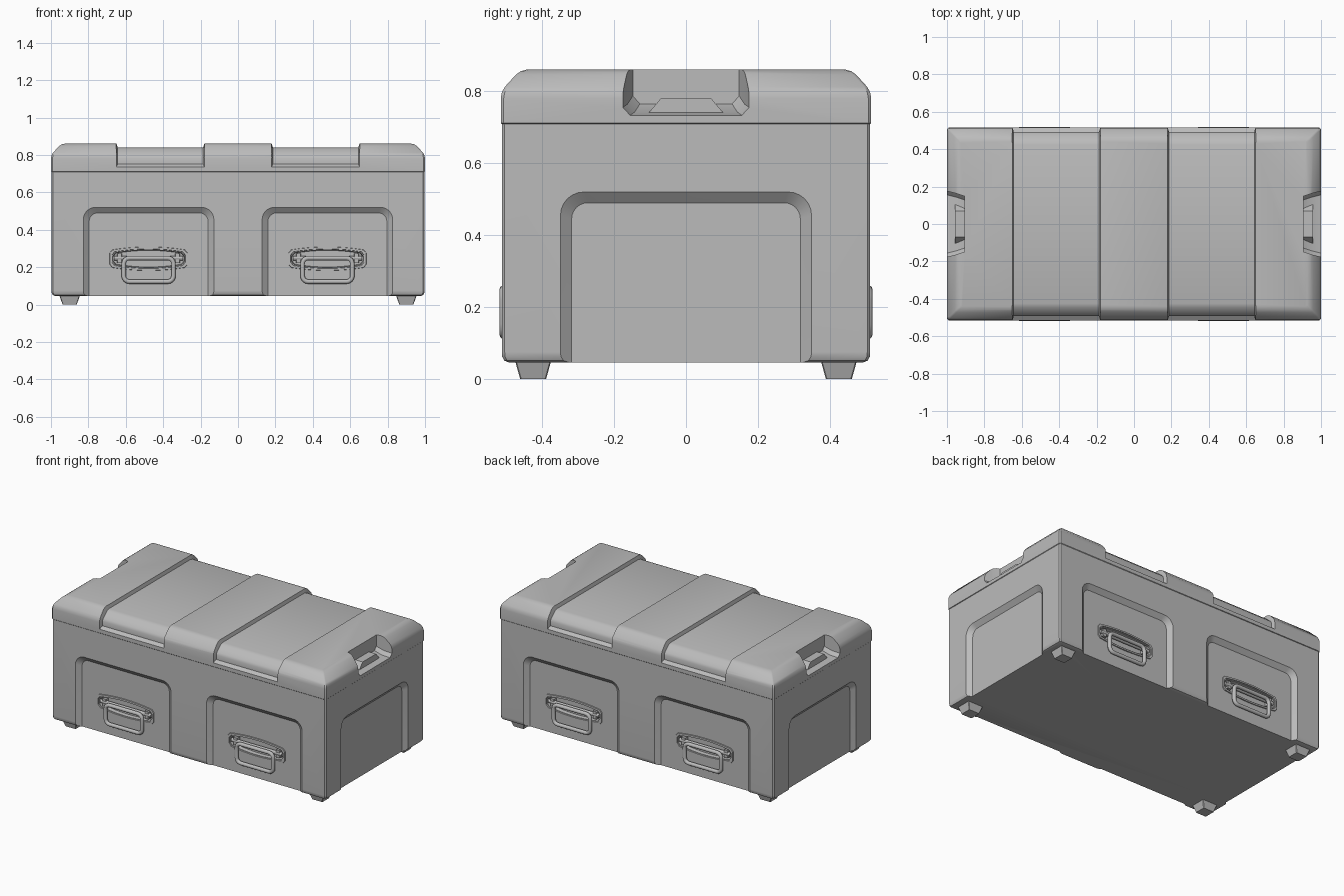
import bpy, bmesh, math
from mathutils import Vector

if "Cube" in bpy.data.objects:
    bpy.data.objects.remove(bpy.data.objects["Cube"])

mat = bpy.data.materials.new("case_grey")
mat.diffuse_color = (0.5, 0.5, 0.5, 1)
mat.use_nodes = True
mat.node_tree.nodes["Principled BSDF"].inputs["Base Color"].default_value = mat.diffuse_color


def activate(ob):
    bpy.ops.object.select_all(action='DESELECT')
    ob.select_set(True)
    bpy.context.view_layer.objects.active = ob


def loft(name, rings, closed=False):
    """Skin equal-length rings; cap the ends, or join last to first."""
    bm = bmesh.new()
    vs = [[bm.verts.new(p) for p in r] for r in rings]
    n = len(rings[0])
    pairs = list(zip(vs, vs[1:])) + ([(vs[-1], vs[0])] if closed else [])
    for a, b in pairs:
        for i in range(n):
            j = (i + 1) % n
            bm.faces.new((a[i], a[j], b[j], b[i]))
    if not closed:
        bm.faces.new(vs[0])
        bm.faces.new(vs[-1])
    bmesh.ops.recalc_face_normals(bm, faces=bm.faces)
    me = bpy.data.meshes.new(name)
    bm.to_mesh(me)
    bm.free()
    me.materials.append(mat)
    ob = bpy.data.objects.new(name, me)
    bpy.context.collection.objects.link(ob)
    return ob


def cut(ob, cutter):
    activate(ob)
    m = ob.modifiers.new("cut", 'BOOLEAN')
    m.operation = 'DIFFERENCE'
    m.solver = 'EXACT'
    m.object = cutter
    bpy.ops.object.modifier_apply(modifier=m.name)
    bpy.data.objects.remove(cutter, do_unlink=True)


def smooth(ob, angle=32):
    activate(ob)
    bpy.ops.object.shade_smooth_by_angle(angle=math.radians(angle))


def rect(hx, hy, z, cx=0, cy=0, c=0.008):
    """Rectangle ring with slightly clipped corners."""
    pts = []
    for sx, sy in ((1, 1), (-1, 1), (-1, -1), (1, -1)):
        a = (cx + sx * hx, cy + sy * (hy - c), z)
        b = (cx + sx * (hx - c), cy + sy * hy, z)
        pts += [a, b] if sx * sy > 0 else [b, a]
    return pts


def arch(hw, top, r):
    """Panel outline: open-bottomed rectangle with rounded top corners."""
    pts = [(-hw, -0.1)]
    for k in range(7):
        t = math.pi - k * math.pi / 12
        pts.append((-hw + r + r * math.cos(t), top - r + r * math.sin(t)))
    return pts + [(-u, v) for u, v in reversed(pts)]


def plate(g):
    """Handle plate outline, bowed top and bottom, grown by g."""
    hw, pts = 0.205 + g, []
    for s, z in ((1, 0.288 + g), (-1, 0.203 - g)):
        pts.append((-s * hw, z - s * 0.015))
        for k in range(9):
            u = -s * (hw - 0.015) * (1 - k / 4)
            pts.append((u, z + s * 0.018 * (1 - (u / hw) ** 2)))
        pts.append((s * hw, z - s * 0.015))
    return pts


# Main shell and lid
HX, HY = 0.997, 0.512
shell = loft("case_body", [rect(HX - i, HY - i, z) for i, z in
             ((0.02, 0.046), (0.007, 0.051), (0.001, 0.062), (0, 0.075), (0, 0.709))])
lid = loft("lid", [rect(1 - i, 0.515 - i, z) for i, z in
           ((0.004, 0.708), (0, 0.712), (0, 0.78), (0.003, 0.797), (0.011, 0.812),
            (0.042, 0.846), (0.056, 0.856), (0.075, 0.861))])

# Recessed panels: two on each long side, one on each end
CX, D = 0.478, 0.025
outer, inner = arch(0.38, 0.55, 0.085), arch(0.318, 0.49, 0.045)
for s in (1, -1):
    cut(shell, loft("end_panel_cutter", [[(s * (HX + e), u, v) for u, v in p]
                                         for p, e in ((outer, D), (inner, -D))]))
    for c in (-CX, CX):
        cut(shell, loft("side_panel_cutter", [[(c + u, s * (HY + e), v) for u, v in p]
                                              for p, e in ((outer, D), (inner, -D))]))

# Two straps-like channels running over the lid and down both sides
half = [(0.493, 0.752, 0.58, 0.69), (0.493, 0.782, 0.58, 0.80), (0.486, 0.798, 0.57, 0.84),
        (0.447, 0.832, 0.50, 0.90), (0.425, 0.839, 0.44, 0.92)]
sections = half + [(-a, b, -c, d) for a, b, c, d in reversed(half)]
for c in (-0.415, 0.415):
    cut(lid, loft("channel_cutter", [[(c - 0.228, a, b), (c + 0.228, a, b),
                                      (c + 0.255, p, q), (c - 0.255, p, q)]
                                     for a, b, p, q in sections]))

# Grip notches in the lid ends, each with a trapezoid lip
for s in (1, -1):
    def notch(x, w, z):
        return [(s * x, u, v) for u, v in ((-w, 0.95), (-w, z + 0.022), (-w + 0.02, z),
                                           (w - 0.02, z), (w, z + 0.022), (w, 0.95))]
    cut(lid, loft("notch_cutter", [notch(1.03, 0.183, 0.728), notch(0.95, 0.163, 0.742),
                                   notch(0.905, 0.148, 0.765)]))
    lip = [(-0.11, 0.733), (-0.07, 0.78), (0.07, 0.78), (0.11, 0.733)]
    loft("grip_lip", [[(s * x, u, v) for u, v in lip] for x in (0.89, 0.958)])

# Carrying handles on both long sides
Y = HY - D
for s in (1, -1):
    for c in (-CX, CX):
        def ring(g, y):
            return [(c + u, s * y, v) for u, v in plate(g)]
        cut(shell, loft("handle_recess_cutter", [ring(-0.010, Y + 0.03), ring(-0.016, Y - 0.025)]))
        smooth(loft("handle_rim", [ring(0.004, Y - 0.005), ring(0.002, Y + 0.006),
                                   ring(-0.008, Y + 0.006), ring(-0.012, Y - 0.01)], True))
        # hinge bar with two lugs
        loft("hinge_bar", [[(c + x, s * (Y - 0.006) + 0.012 * math.cos(k * math.pi / 6),
                             0.248 + 0.012 * math.sin(k * math.pi / 6)) for k in range(12)]
                           for x in (-0.185, 0.185)])
        for e in (-0.155, 0.155):
            loft("hinge_lug", [rect(0.014, 0.015, z, c + e, s * (Y - 0.012), 0.003)
                               for z in (0.222, 0.272)])
        # swinging loop
        cu = bpy.data.curves.new("handle_loop", 'CURVE')
        cu.dimensions = '3D'
        cu.bevel_depth, cu.bevel_resolution = 0.0125, 3
        pts = []
        for q, (sx, sz) in enumerate(((1, 1), (-1, 1), (-1, -1), (1, -1))):
            for k in range(5):
                t = (q + k / 4) * math.pi / 2
                pts.append((c + sx * 0.103 + 0.03 * math.cos(t), s * 0.506,
                            0.186 + sz * 0.033 + 0.03 * math.sin(t)))
        sp = cu.splines.new('POLY')
        sp.points.add(len(pts) - 1)
        for p, co in zip(sp.points, pts):
            p.co = (*co, 1)
        sp.use_cyclic_u = True
        sp.use_smooth = True
        cu.materials.append(mat)
        bpy.context.collection.objects.link(bpy.data.objects.new("handle_loop", cu))

# Tapered feet
for sx in (1, -1):
    for sy in (1, -1):
        loft("foot", [rect(a, b, z, sx * 0.9, sy * 0.425, 0.003)
                      for a, b, z in ((0.038, 0.036, 0), (0.055, 0.05, 0.05))])

smooth(shell)
smooth(lid)
